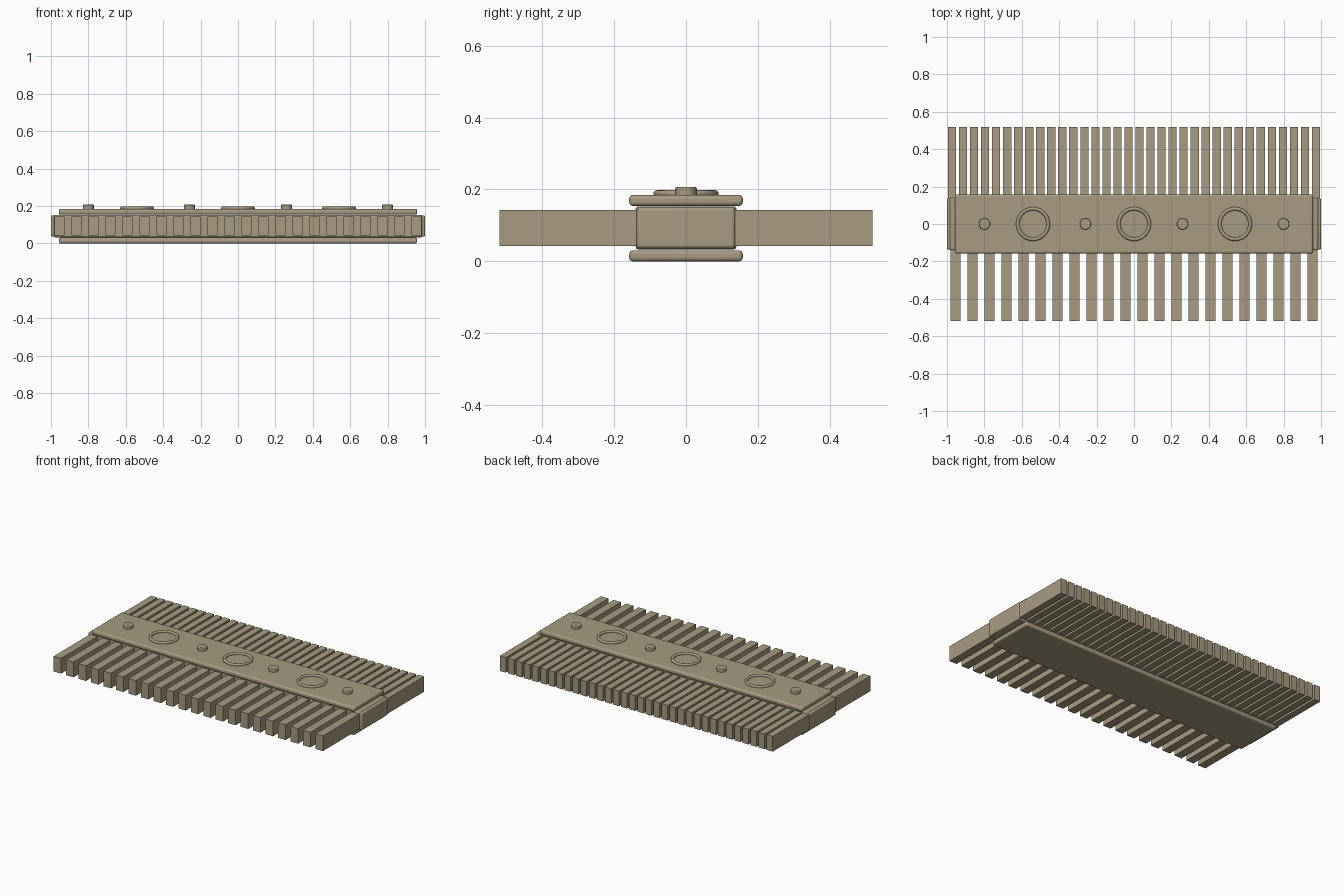
import bpy
from math import radians

cube = bpy.data.objects.get("Cube")
if cube:
    bpy.data.objects.remove(cube, do_unlink=True)

horn = bpy.data.materials.new("horn_tan")
horn.use_nodes = True
horn.diffuse_color = (0.39, 0.33, 0.22, 1)
horn.node_tree.nodes["Principled BSDF"].inputs["Base Color"].default_value = horn.diffuse_color


def finish(name, bevel=0.0):
    """Name the active object, colour it, round its edges and smooth it."""
    ob = bpy.context.object
    ob.name = name
    ob.data.materials.append(horn)
    if bevel:
        mod = ob.modifiers.new("rounded_edges", "BEVEL")
        mod.width = bevel
        mod.segments = 4
        mod.limit_method = "ANGLE"
        bpy.ops.object.shade_smooth_by_angle(angle=radians(35))
    return ob


def box(name, low, high, bevel=0.0):
    centre = [(a + b) / 2 for a, b in zip(low, high)]
    bpy.ops.mesh.primitive_cube_add(size=1, location=centre)
    bpy.context.object.scale = [b - a for a, b in zip(low, high)]
    bpy.ops.object.transform_apply(location=False, rotation=False, scale=True)
    return finish(name, bevel)


def tooth_row(name, count, reach, width, side):
    """Evenly spaced square teeth pointing to one side along y."""
    y0, y1 = sorted((side * 0.1, side * 0.518))
    for i in range(count):
        x = -reach + 2 * reach * i / (count - 1)
        box(f"{name}_{i + 1}", (x - width / 2, y0, 0.043), (x + width / 2, y1, 0.143))


# Central bar with a rounded cap at each end
box("core_bar", (-0.985, -0.14, 0.033), (0.985, 0.14, 0.153), 0.008)
for name, side in (("right", -1), ("left", 1)):
    x0, x1 = sorted((side * 0.955, side))
    box(f"{name}_end_cap", (x0, -0.137, 0.036), (x1, 0.137, 0.15), 0.009)

# Cover plates below and above the bar
for name, z in (("bottom", 0.0), ("top", 0.154)):
    box(f"{name}_plate", (-0.958, -0.158, z), (0.958, 0.158, z + 0.031), 0.011)

# Coarse teeth in front, fine teeth behind
tooth_row("coarse_tooth", 22, 0.955, 0.054, -1)
tooth_row("fine_tooth", 34, 0.973, 0.044, 1)

# Raised rings on the top plate
for i in (-1, 0, 1):
    bpy.ops.mesh.primitive_torus_add(major_radius=0.0815, minor_radius=0.0095,
                                     major_segments=48, minor_segments=12,
                                     location=(i * 0.54, 0, 0.1885))
    finish(f"ring_{i + 2}")
    bpy.ops.object.shade_smooth()

# Rivets between the rings
for i, x in enumerate((-0.8, -0.26, 0.26, 0.8)):
    bpy.ops.mesh.primitive_cylinder_add(vertices=32, radius=0.03, depth=0.033,
                                        location=(x, 0, 0.191))
    finish(f"rivet_{i + 1}", 0.005)
